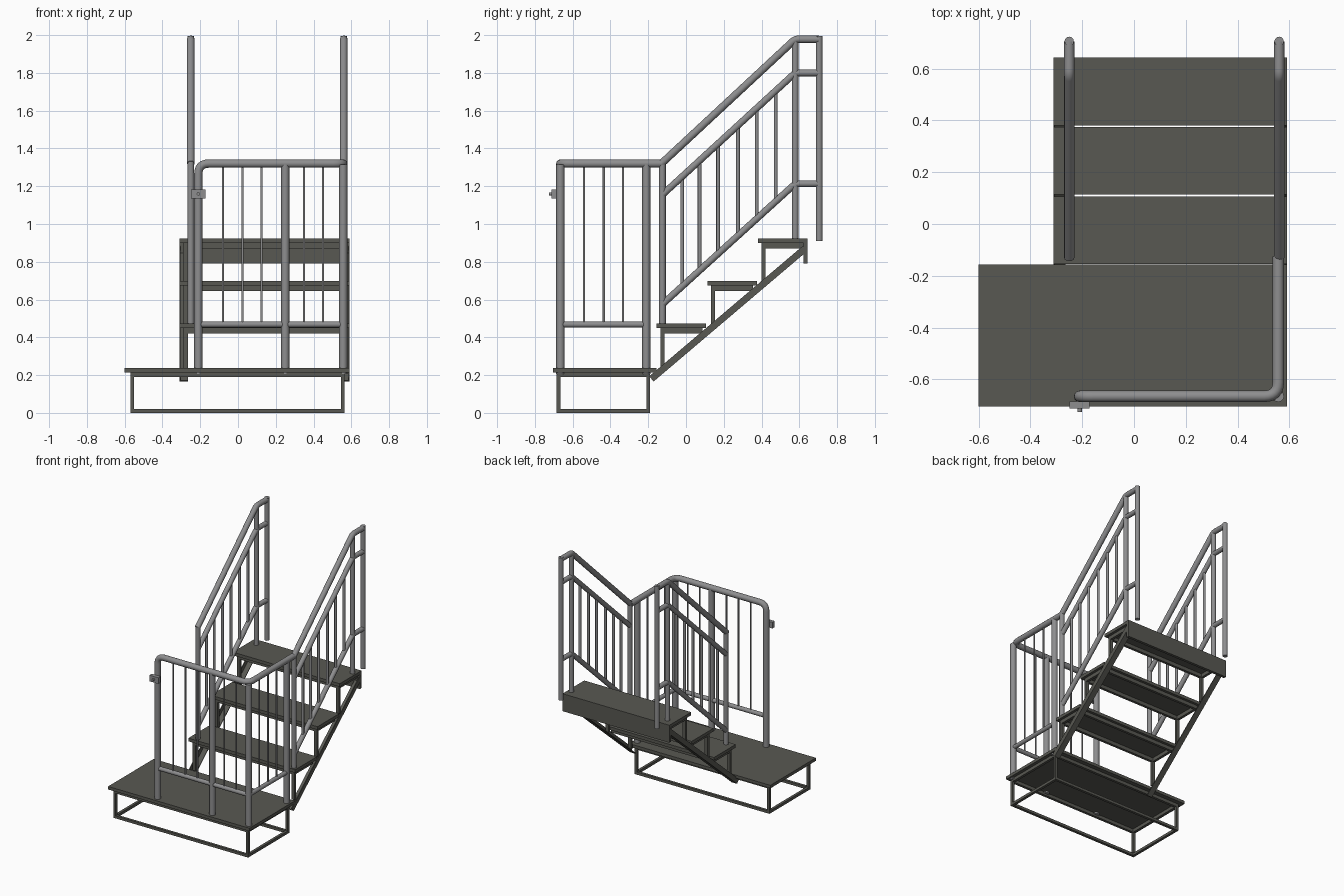
import bpy, bmesh, math
from mathutils import Vector, Matrix

if "Cube" in bpy.data.objects:
    bpy.data.objects.remove(bpy.data.objects["Cube"])


def material(name, rgb):
    m = bpy.data.materials.new(name)
    m.diffuse_color = (*rgb, 1)
    m.use_nodes = True
    m.node_tree.nodes["Principled BSDF"].inputs["Base Color"].default_value = m.diffuse_color
    return m


DARK = material("dark steel", (0.098, 0.098, 0.085))
GREY = material("grey tube", (0.27, 0.27, 0.275))


def boxes(name, spans, mat):
    """One object from boxes given as (x0, x1, y0, y1, z0, z1)."""
    bm = bmesh.new()
    for x0, x1, y0, y1, z0, z1 in spans:
        mtx = Matrix.Translation(((x0 + x1) / 2, (y0 + y1) / 2, (z0 + z1) / 2)) \
            @ Matrix.Diagonal((x1 - x0, y1 - y0, z1 - z0, 1))
        bmesh.ops.create_cube(bm, size=1, matrix=mtx)
    me = bpy.data.meshes.new(name)
    bm.to_mesh(me)
    bm.free()
    me.materials.append(mat)
    ob = bpy.data.objects.new(name, me)
    bpy.context.collection.objects.link(ob)
    return ob


def ring(x0, x1, y0, y1, z0, z1, t):
    """Four bars round a rectangle."""
    return [(x0, x1, y0, y0 + t, z0, z1), (x0, x1, y1 - t, y1, z0, z1),
            (x0, x0 + t, y0 + t, y1 - t, z0, z1), (x1 - t, x1, y0 + t, y1 - t, z0, z1)]


def fillet(pts, r):
    """Round the inner corners of a path."""
    pts = [Vector(p) for p in pts]
    out = [pts[0]]
    for a, b, c in zip(pts, pts[1:], pts[2:]):
        p, q = b + (a - b).normalized() * r, b + (c - b).normalized() * r
        for i in range(7):
            t = i / 6
            out.append(p * (1 - t) ** 2 + b * 2 * t * (1 - t) + q * t * t)
    return out + [pts[-1]]


def tube(name, pts, radius, bend=0.02, mat=GREY):
    cu = bpy.data.curves.new(name, 'CURVE')
    cu.dimensions = '3D'
    cu.bevel_depth = radius
    cu.bevel_resolution = 4
    cu.use_fill_caps = True
    path = fillet(pts, bend)
    sp = cu.splines.new('POLY')
    sp.points.add(len(path) - 1)
    for p, co in zip(sp.points, path):
        p.co = (*co, 1)
    cu.materials.append(mat)
    ob = bpy.data.objects.new(name, cu)
    bpy.context.collection.objects.link(ob)
    bpy.ops.object.select_all(action='DESELECT')
    bpy.context.view_layer.objects.active = ob
    ob.select_set(True)
    bpy.ops.object.convert(target='MESH')
    bpy.ops.object.shade_smooth_by_angle(angle=math.radians(40))
    return bpy.context.object


# Landing platform and its open base frame
boxes("landing_plate", [(-0.6, 0.59, -0.705, -0.157, 0.215, 0.238)], DARK)
T = 0.02
frame = ring(-0.57, 0.565, -0.685, -0.19, 0, T, T) + ring(-0.57, 0.565, -0.685, -0.19, 0.19, 0.216, T)
for x in (-0.57, 0.565 - T):
    for y in (-0.685, -0.19 - T):
        frame.append((x, x + T, y, y + T, T, 0.19))
boxes("landing_frame", frame, DARK)

# Treads with under-frames and front uprights
for i in range(3):
    y, z = -0.155 + 0.268 * i, 0.473 + 0.225 * i
    boxes(f"tread_{i + 1}", [(-0.31, 0.59, y, y + 0.262, z - 0.024, z)], DARK)
    boxes(f"tread_frame_{i + 1}", ring(-0.29, 0.57, y + 0.02, y + 0.242, z - 0.052, z - 0.023, 0.02), DARK)
    boxes(f"tread_uprights_{i + 1}",
          [(x, x + 0.025, y + 0.02, y + 0.04, z - 0.245, z - 0.05) for x in (-0.29, 0.545)], DARK)
boxes("back_plate", [(-0.31, 0.59, 0.622, 0.643, 0.79, 0.9)], DARK)

# Sloping angle-iron stringers
lo, hi = Vector((0, -0.183, 0.18)), Vector((0, 0.63, 0.87))
length, mid = (hi - lo).length, (lo + hi) / 2
pitch = math.atan2(hi.z - lo.z, hi.y - lo.y)
for side, x, s in (("left", -0.31, 1), ("right", 0.59, -1)):
    h = length / 2
    flange = sorted((0, s * 0.006)) + [-h, h, -0.018, 0.018]
    web = sorted((0, s * 0.045)) + [-h, h, -0.018, -0.012]
    ob = boxes(f"stringer_{side}", [flange, web], DARK)
    ob.location = (x, mid.y, mid.z)
    ob.rotation_euler = (pitch, 0, 0)

# Landing guard rail: bent top tube, posts, lower rails and thin balusters
FX, FY, TOP = 0.557, -0.665, 1.32
tube("landing_top_rail", [(-0.21, FY, 0.205), (-0.21, FY, TOP), (FX, FY, TOP), (FX, -0.125, TOP)], 0.022, 0.055)
for n, x, y in (("middle", 0.25, FY), ("corner", FX, FY), ("side", FX, -0.21)):
    tube(f"landing_post_{n}", [(x, y, 0.205), (x, y, TOP - 0.005)], 0.022)
LOW = 0.468
tube("landing_lower_rail_front", [(-0.21, FY, LOW), (FX, FY, LOW)], 0.016)
tube("landing_lower_rail_side", [(FX, FY, LOW), (FX, -0.21, LOW)], 0.016)
spots = [(x, FY) for x in (-0.08, 0.024, 0.125, 0.35, 0.45)] + [(FX, y) for y in (-0.54, -0.435, -0.333)]
for x, y in spots:
    tube("landing_baluster", [(x, y, LOW), (x, y, TOP)], 0.006)

# Stair rails on both sides
Y0, Y1, Y2 = -0.125, 0.578, 0.705
for side, x in (("left", -0.25), ("right", 0.56)):
    tube(f"stair_top_rail_{side}", [(x, Y0 - 0.005, 1.32), (x, Y1, 1.978), (x, Y2, 1.978)], 0.02)
    tube(f"stair_mid_rail_{side}", [(x, Y0, 1.155), (x, Y1, 1.8), (x, Y2, 1.8)], 0.018)
    tube(f"stair_low_rail_{side}", [(x, Y0, 0.575), (x, Y1, 1.213), (x, Y2, 1.213)], 0.018)
    tube(f"stair_post_bottom_{side}", [(x, Y0, 0.47), (x, Y0, 1.33)], 0.018)
    tube(f"stair_post_top_{side}", [(x, Y1, 0.92), (x, Y1, 1.978)], 0.018)
    tube(f"stair_post_end_{side}", [(x, Y2, 0.91), (x, Y2, 1.995)], 0.018)
    for y in (-0.02, 0.072, 0.17, 0.275, 0.375, 0.475):
        t = (y - Y0) / (Y1 - Y0)
        tube(f"stair_baluster_{side}", [(x, y, 0.575 + 0.638 * t), (x, y, 1.155 + 0.645 * t)], 0.01)

# Latch bracket on the free post
boxes("latch_bracket", [(-0.248, -0.172, -0.713, -0.685, 1.136, 1.182)], GREY)
tube("latch_pin", [(-0.21, -0.70, 1.159), (-0.21, -0.726, 1.159)], 0.009)
